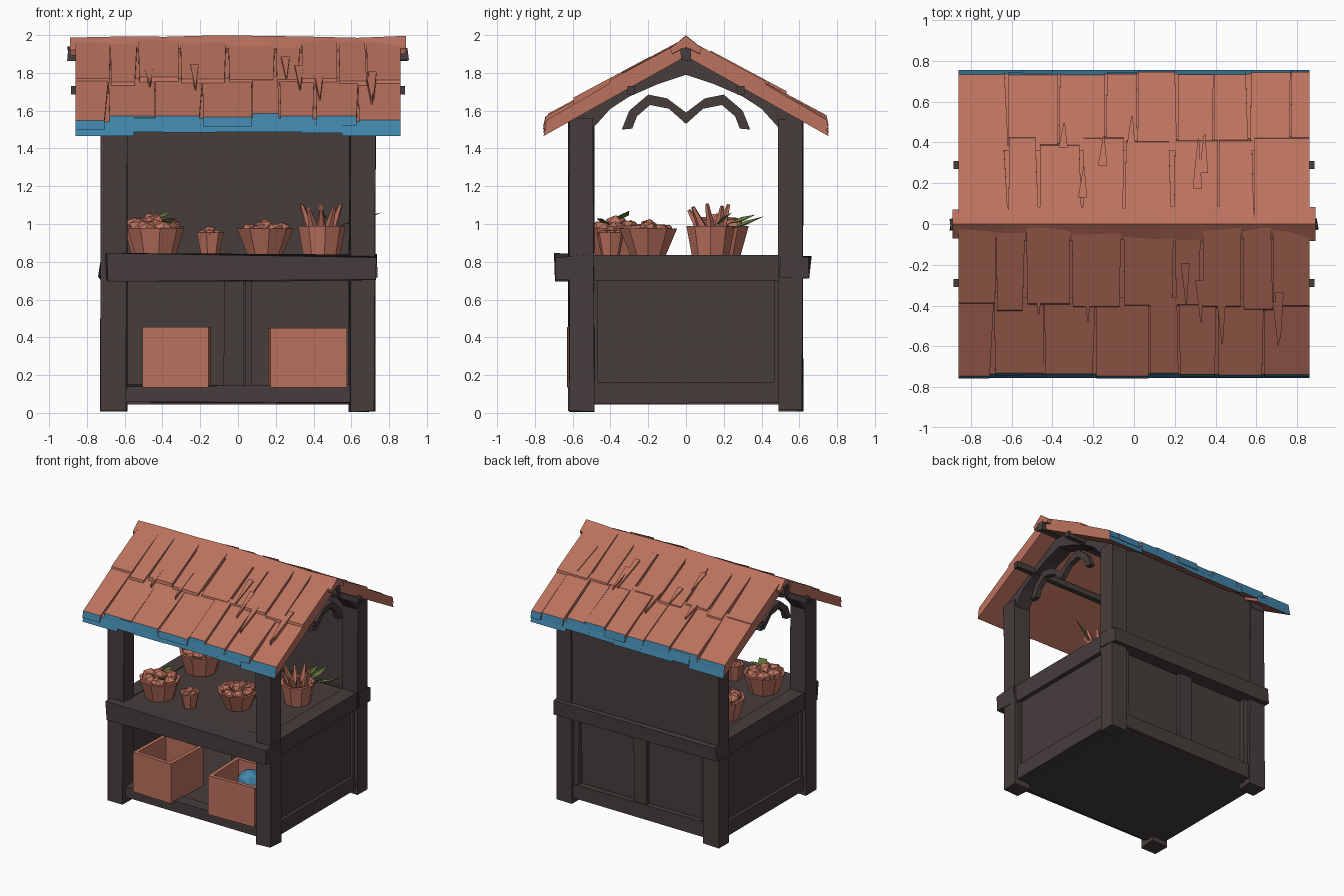
import bpy, bmesh, math, random
from mathutils import Vector, Matrix

if "Cube" in bpy.data.objects:
    bpy.data.objects.remove(bpy.data.objects["Cube"])
random.seed(4)
R = random.uniform

def mat(name, c):
    m = bpy.data.materials.new(name)
    m.diffuse_color = (*c, 1)
    m.use_nodes = True
    m.node_tree.nodes["Principled BSDF"].inputs["Base Color"].default_value = m.diffuse_color
    return m
WOOD = mat("dark_wood", (.062, .047, .046))
CLAY = mat("terracotta", (.50, .168, .112))
BLUE = mat("blue", (.052, .235, .40))
GREEN = mat("leaf_green", (.12, .19, .045))

def finish(name, bm, *mats):
    bmesh.ops.recalc_face_normals(bm, faces=bm.faces)
    me = bpy.data.meshes.new(name)
    bm.to_mesh(me)
    bm.free()
    for m in mats:
        me.materials.append(m)
    ob = bpy.data.objects.new(name, me)
    bpy.context.collection.objects.link(ob)
    return ob

def hexa(bm, p, blue_end=False):
    # p: four lower corners then four upper corners; edge 2-3 is the far end
    v = [bm.verts.new(q) for q in p]
    for f in ((0, 1, 2, 3), (4, 5, 6, 7), (0, 1, 5, 4), (1, 2, 6, 5), (2, 3, 7, 6), (3, 0, 4, 7)):
        face = bm.faces.new([v[i] for i in f])
        if blue_end and f == (2, 3, 7, 6):
            face.material_index = 1

def add_box(bm, x0, x1, y0, y1, z0, z1, j=0.0):
    hexa(bm, [(x + R(-j, j), y + R(-j, j), z + R(-j, j)) for z in (z0, z1)
              for x, y in ((x0, y0), (x1, y0), (x1, y1), (x0, y1))])

def box(name, *d, j=0.0, m=WOOD):
    bm = bmesh.new()
    add_box(bm, *d, j=j)
    return finish(name, bm, m)

def extrude_yz(name, outline, x0, x1, m=WOOD):
    bm = bmesh.new()
    f = bm.faces.new([bm.verts.new((x0, y, z)) for y, z in outline])
    g = bmesh.ops.extrude_face_region(bm, geom=[f])["geom"]
    bmesh.ops.translate(bm, vec=(x1 - x0, 0, 0), verts=[e for e in g if isinstance(e, bmesh.types.BMVert)])
    return finish(name, bm, m)

def mirrored(pts):
    return pts + [(-y, z) for y, z in reversed(pts) if abs(y) > 1e-6]

# Corner posts, side panels, gables
for s, n in ((-1, "left"), (1, "right")):
    def sx(a, b):
        return sorted((s * a, s * b))
    for t, k in ((-1, "front"), (1, "back")):
        box(f"{n}_{k}_post", *sx(.59, .725), *sorted((t * .49, t * .62)), .01, 1.56, j=.006)
        box(f"{n}_{k}_stile", *sx(.62, .70), *sorted((t * .465, t * .50)), .06, .72)
    box(f"{n}_side_panel", *sx(.61, .68), -.5, .5, .06, .75)
    box(f"{n}_bottom_rail", *sx(.59, .705), -.5, .5, .05, .16, j=.004)
    box(f"{n}_counter_rail", *sx(.59, .715), -.5, .5, .70, .835)
    extrude_yz(f"{n}_gable", mirrored([(-.0, 1.93), (-.62, 1.58), (-.62, 1.5), (-.49, 1.51), (-.40, 1.61),
               (-.30, 1.675), (-.15, 1.74)]) [:7] + [(0, 1.79)] +
               [(.15, 1.74), (.30, 1.675), (.40, 1.61), (.49, 1.51), (.62, 1.5), (.62, 1.58)], *sx(.60, .72))
    # scalloped bracket hanging under the gable
    half = [(-.34, 1.50), (-.30, 1.60), (-.20, 1.685), (-.10, 1.665), (0, 1.59)]
    low = [(0, 1.53), (-.09, 1.61), (-.19, 1.63), (-.26, 1.57), (-.285, 1.505)]
    extrude_yz(f"{n}_scalloped_bracket",
               half + [(-y, z) for y, z in half[-2::-1]] + [(-y, z) for y, z in low[:0:-1]] + low, *sx(.66, .70))

# Purlins and ridge beam
box("ridge_beam", -.90, .90, -.03, .03, 1.865, 1.935, j=.006)
for t, k in ((-1, "front"), (1, "back")):
    box(f"{k}_purlin", -.885, .885, t * .29 - .02, t * .29 + .02, 1.685, 1.73)

# Counter, floor and rails
box("counter_top", -.62, .62, -.55, .55, .77, .83)
box("front_counter_beam", -.70, .725, -.69, -.50, .705, .835, j=.012)
box("back_counter_beam", -.73, .73, .49, .655, .71, .835, j=.012)
box("floor", -.62, .62, -.56, .56, .045, .13)
box("front_bottom_rail", -.60, .60, -.59, -.49, .05, .145, j=.008)
box("back_bottom_rail", -.60, .60, .50, .60, .05, .17, j=.008)
box("upper_back_panel", -.60, .60, .53, .61, .82, 1.60)
box("lower_back_panel", -.61, .61, .50, .55, .06, .75)
box("back_center_stile", -.055, .055, .54, .59, .12, .73, j=.008)
for s, n in ((-1, "left"), (1, "right")):
    box(f"{n}_back_stile", s * .575 - .03, s * .575 + .03, .54, .59, .12, .73, j=.006)
box("inner_divider", -.07, .03, .02, .50, .12, .78, j=.008)
box("inner_front_batten", .04, .07, -.02, .02, .12, .78, j=.006)

# Roof: base slabs with blue eave ends, covered with two rows of cracked boards
def roof_pt(t, x, s, n):
    return (x, t * s, 1.972 - .535 * s + n)

def board(bm, t, xa, xb, xc, xd, s0, s1, lo, hi, blue=False, lip=0.0, drop=0.0):
    hexa(bm, [roof_pt(t, xa, s0, lo), roof_pt(t, xb, s0, lo), roof_pt(t, xc, s1 + lip, lo - drop),
              roof_pt(t, xd, s1 + lip, lo - drop), roof_pt(t, xa, s0, hi), roof_pt(t, xb, s0, hi),
              roof_pt(t, xc, s1, hi - drop), roof_pt(t, xd, s1, hi - drop)], blue)

for t, k in ((-1, "front"), (1, "back")):
    bm = bmesh.new()
    cuts = [-.86, -.55, -.40, -.12, .12, .34, .55, .86]
    for i, (a, b) in enumerate(zip(cuts, cuts[1:])):
        end = i in (0, 6)
        d = .018 if end else R(-.008, .006)
        board(bm, t, a, b, b, a, 0, .735, -.085, -.022, True, .02, d)
    for row, (s0, s1, hi) in enumerate(((.36, .742, -.004), (0, .415, .008))):
        x = -.86
        while x < .859:
            w = min(R(.13, .27), .86 - x)
            if .86 - x - w < .08:
                w = .86 - x
            first, last = x <= -.859, x + w >= .859
            g0, g1 = (0 if first else R(0, .012)), (0 if last else R(0, .025))
            end = abs(x + w / 2) > .58
            board(bm, t, x, x + w - g0 * (not last), x + w - g1, x + (0 if first else R(0, .006)), s0,
                  s1 + (R(-.012, .008) if row == 0 else R(-.03, .012)), -.05 if row == 0 else -.035,
                  hi + R(-.006, .007), row == 0, .012, .018 if end and row == 0 else 0)
            x += w
    # raised split chips
    for i in range(7):
        cx, s0 = R(-.75, .75), R(.12, .4)
        board(bm, t, cx - .025, cx + .02, cx + .006, cx, s0, s0 + R(.12, .25), -.02, .016)
    finish(f"{k}_roof", bm, CLAY, BLUE)

# Ridge cap with a wavy outline
bm = bmesh.new()
rings = []
for i in range(8):
    x = -.89 + 1.78 * i / 7
    w, h = .08 + R(-.012, .012), 1.992 + R(-.008, .008)
    rings.append([bm.verts.new((x, y, z)) for y, z in
                  ((-w, h - .065), (0, h), (w, h - .065), (w - .01, h - .095), (0, h - .06), (-w + .01, h - .095))])
for a, b in zip(rings, rings[1:]):
    for i in range(6):
        bm.faces.new((a[i], a[(i + 1) % 6], b[(i + 1) % 6], b[i]))
bm.faces.new(rings[0])
bm.faces.new(rings[-1])
finish("ridge_cap", bm, CLAY)

# Open crates
def crate(name, x0, x1, y0, y1, z0, z1, rot):
    bm = bmesh.new()
    w = .03
    add_box(bm, x0, x1, y0, y0 + w, z0, z1)
    add_box(bm, x0, x1, y1 - w, y1, z0, z1)
    add_box(bm, x0, x0 + w, y0 + w, y1 - w, z0, z1)
    add_box(bm, x1 - w, x1, y0 + w, y1 - w, z0, z1)
    add_box(bm, x0 + w, x1 - w, y0 + w, y1 - w, z0, z0 + w)
    c = ((x0 + x1) / 2, (y0 + y1) / 2, 0)
    bmesh.ops.rotate(bm, verts=bm.verts, cent=c, matrix=Matrix.Rotation(math.radians(rot), 3, 'Z'))
    finish(name, bm, CLAY)
crate("left_crate", -.50, -.15, -.625, -.23, .135, .455, -2)
crate("right_crate", .165, .57, -.62, -.23, .135, .45, 2)

def lump(bm, c, r, sq=1.0, sub=1):
    v = bmesh.ops.create_icosphere(bm, subdivisions=sub, radius=r)["verts"]
    rot = Matrix.Rotation(R(0, 6), 3, 'X') @ Matrix.Rotation(R(0, 6), 3, 'Z')
    for q in v:
        q.co = rot @ q.co
        q.co.z *= sq
        q.co += Vector(c)

bm = bmesh.new()
lump(bm, (.36, -.36, .35), .095, sub=2)
finish("blue_ball_in_crate", bm, BLUE)

# Baskets with produce
def basket(name, x, y, z, r0, r1, h, n=9):
    bm = bmesh.new()
    prof = [(r0, 0), (r1, h), (r1 - .022, h), (r1 - .03, h - .05)]
    rs = [[bm.verts.new((x + r * math.cos(6.2832 * i / n), y + r * math.sin(6.2832 * i / n), z + dz))
           for i in range(n)] for r, dz in prof]
    for a, b in zip(rs, rs[1:]):
        for i in range(n):
            bm.faces.new((a[i], a[(i + 1) % n], b[(i + 1) % n], b[i]))
    bm.faces.new(rs[0])
    bm.faces.new(rs[-1])
    finish(name, bm, CLAY)

def pile(name, x, y, z, r, size, count):
    bm = bmesh.new()
    for i in range(count):
        a = 6.2832 * i / count
        lump(bm, (x + r * math.cos(a), y + r * math.sin(a), z + R(-.01, .01)), size, .8)
    lump(bm, (x, y, z + size * .45), size, .8)
    finish(name, bm, CLAY)

def leaf(name, base, tip, w):
    b, t = Vector(base), Vector(tip)
    side = (t - b).cross(Vector((.3, .2, 1))).normalized() * w
    up = Vector((0, 0, .012))
    bm = bmesh.new()
    mid = (b + t) / 2
    v = [bm.verts.new(p) for p in (b, mid + side, t, mid - side, mid + up, mid - up)]
    for i in range(4):
        for c in (4, 5):
            bm.faces.new((v[i], v[(i + 1) % 4], v[c]))
    finish(name, bm, GREEN)

basket("front_left_basket", -.44, -.37, .83, .11, .155, .15)
pile("front_left_fruit", -.44, -.37, .975, .085, .06, 6)
leaf("front_left_leaf_a", (-.42, -.42, 1.0), (-.33, -.46, 1.03), .04)
leaf("front_left_leaf_b", (-.44, -.36, 1.02), (-.36, -.30, 1.07), .035)
basket("back_left_basket", -.45, .17, .83, .12, .165, .16)
pile("back_left_fruit", -.45, .17, .99, .09, .06, 6)
basket("small_pot", -.15, -.40, .835, .05, .075, .12, 7)
pile("small_pot_filling", -.15, -.40, .95, .035, .035, 4)
basket("front_bowl", .14, -.20, .835, .095, .155, .14)
pile("bowl_produce", .14, -.20, .965, .09, .05, 7)
basket("right_basket", .44, .13, .83, .10, .13, .16)

# Roots standing in the right basket, with leafy ends
bm = bmesh.new()
for i in range(8):
    a = 6.2832 * i / 8
    d = Vector((.35 * math.cos(a), .45 * math.sin(a) - .15, 1)).normalized()
    M = Matrix.Translation(Vector((.44 + .06 * math.cos(a), .13 + .06 * math.sin(a), .98)) + d * .03) \
        @ d.to_track_quat('Z', 'Y').to_matrix().to_4x4()
    bmesh.ops.create_cone(bm, cap_ends=True, segments=5, radius1=.035, radius2=.01, depth=R(.15, .21), matrix=M)
finish("root_vegetables", bm, CLAY)
leaf("root_leaf_a", (.47, .22, .97), (.52, .41, 1.04), .025)
leaf("root_leaf_b", (.53, .15, .99), (.76, .24, 1.06), .012)
leaf("root_leaf_c", (.46, .22, 1.0), (.46, .37, 1.05), .02)
